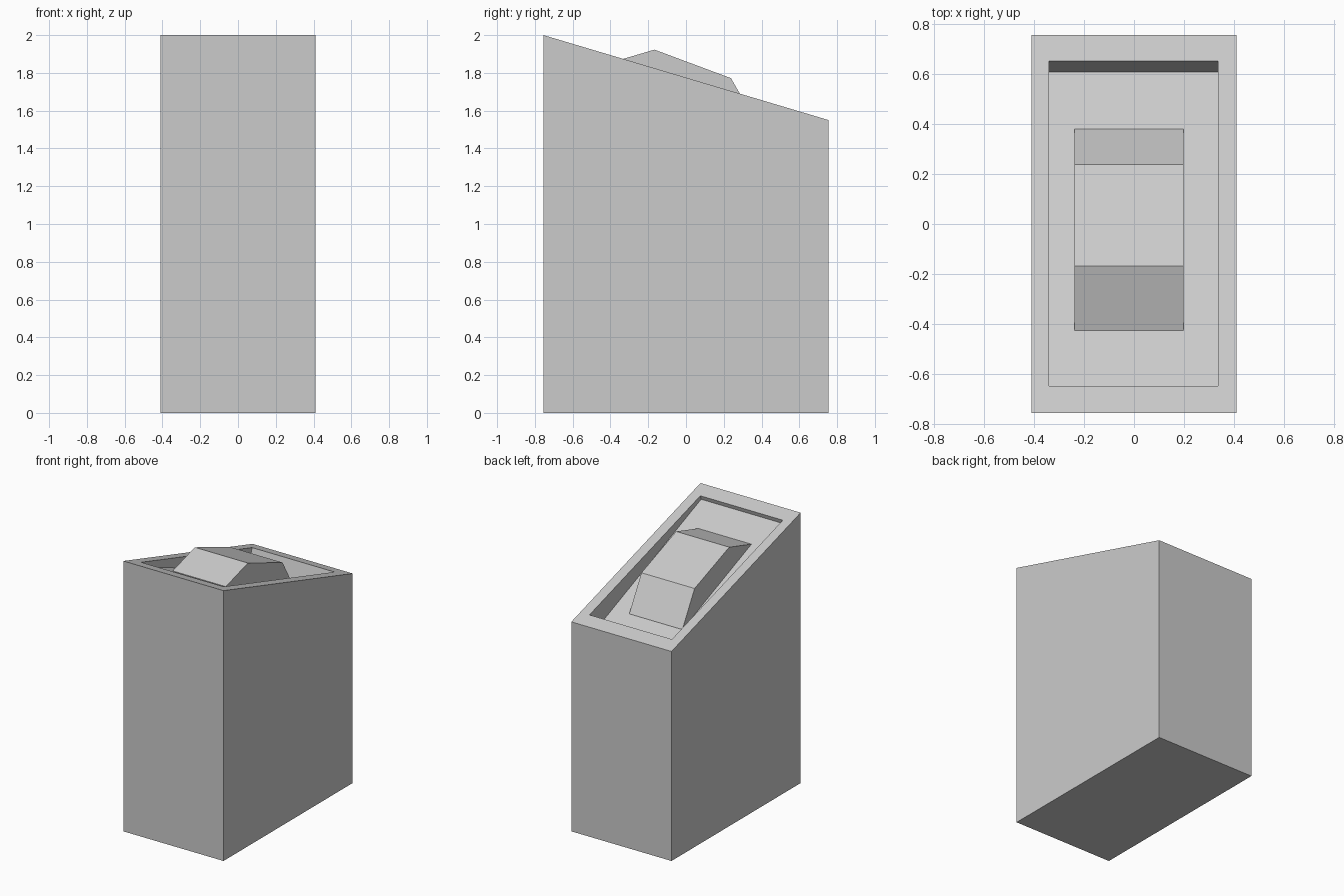
import bpy, bmesh

if "Cube" in bpy.data.objects:
    bpy.data.objects.remove(bpy.data.objects["Cube"])


def prism(name, profile, x0, x1):
    """Extrude a (y, z) side profile from x0 to x1."""
    bm = bmesh.new()
    face = bm.faces.new([bm.verts.new((x0, y, z)) for y, z in profile])
    ext = bmesh.ops.extrude_face_region(bm, geom=[face])
    moved = [v for v in ext["geom"] if isinstance(v, bmesh.types.BMVert)]
    bmesh.ops.translate(bm, verts=moved, vec=(x1 - x0, 0, 0))
    bmesh.ops.recalc_face_normals(bm, faces=bm.faces)
    mesh = bpy.data.meshes.new(name)
    bm.to_mesh(mesh)
    bm.free()
    obj = bpy.data.objects.new(name, mesh)
    bpy.context.collection.objects.link(obj)
    return obj


# Housing with sloping top
housing = prism("housing", [(-0.755, 0), (0.755, 0), (0.755, 1.55), (-0.755, 2.0)],
                -0.41, 0.41)

# Recess: walls square to the slope, floor tilted deeper towards the back
cutter = prism("recess_cutter", [(-0.655, 1.938), (0.607, 1.431),
                                 (0.68, 1.686), (-0.615, 2.067)], -0.34, 0.335)
cutter.hide_render = True
cutter.hide_set(True)
cut = housing.modifiers.new("recess", "BOOLEAN")
cut.operation = "DIFFERENCE"
cut.solver = "EXACT"
cut.object = cutter

# Raised switch button, set slightly into the recess floor
prism("switch_button", [(-0.425, 1.826), (0.38, 1.505), (0.38, 1.525),
                        (0.238, 1.772), (-0.167, 1.923), (-0.425, 1.847)],
      -0.237, 0.198)
